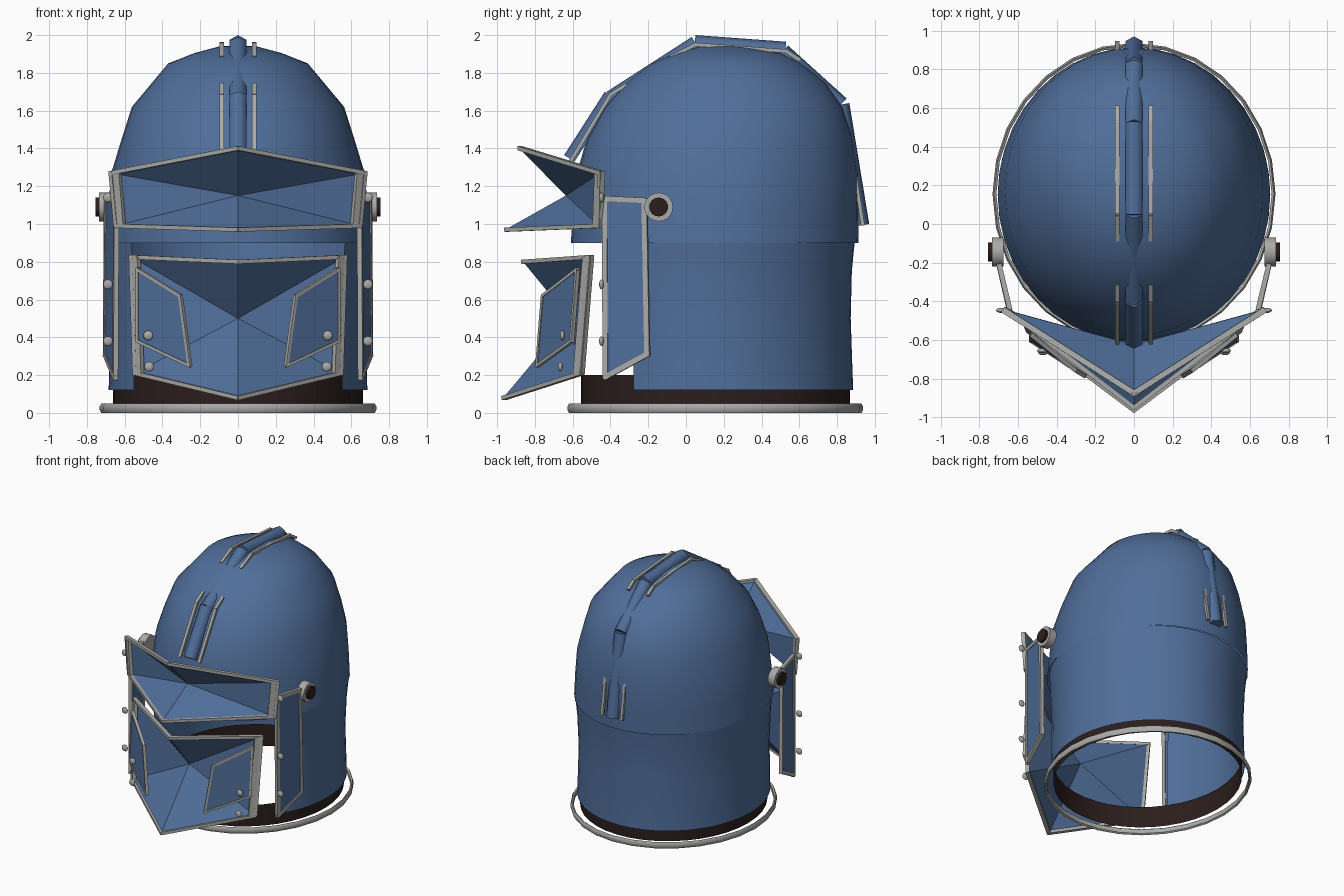
import bpy, bmesh, math
from mathutils import Vector

if "Cube" in bpy.data.objects:
    bpy.data.objects.remove(bpy.data.objects["Cube"])


def material(name, rgb):
    m = bpy.data.materials.new(name)
    m.diffuse_color = (*rgb, 1)
    m.use_nodes = True
    m.node_tree.nodes["Principled BSDF"].inputs["Base Color"].default_value = m.diffuse_color
    return m


BLUE = material("steel blue", (0.08, 0.155, 0.32))
GREY = material("light grey metal", (0.40, 0.40, 0.39))
DARK = material("dark brown leather", (0.024, 0.013, 0.012))


def make(name, verts, faces, mat, smooth=None, thick=0):
    bm = bmesh.new()
    vs = [bm.verts.new(v) for v in verts]
    for f in faces:
        bm.faces.new([vs[i] for i in f])
    bmesh.ops.recalc_face_normals(bm, faces=bm.faces)
    me = bpy.data.meshes.new(name)
    bm.to_mesh(me)
    bm.free()
    ob = bpy.data.objects.new(name, me)
    bpy.context.collection.objects.link(ob)
    me.materials.append(mat)
    if thick:
        s = ob.modifiers.new("thickness", 'SOLIDIFY')
        s.thickness, s.offset = thick, 0
    if smooth:
        finish(ob, smooth)
    return ob


def finish(ob, angle):
    bpy.ops.object.select_all(action='DESELECT')
    ob.select_set(True)
    bpy.context.view_layer.objects.active = ob
    bpy.ops.object.shade_smooth_by_angle(angle=math.radians(angle))


def shell(name, rows, mat, a0=0, a1=360, seg=40, angle=50):
    """Loft of ellipses given as (half width, front y, back y, z), optionally partial."""
    closed = a1 - a0 >= 360
    n = seg if closed else seg + 1
    verts, faces = [], []
    for rx, yf, yb, z in rows:
        for i in range(n):
            a = math.radians(a0 + (a1 - a0) * i / seg)
            verts.append((rx * math.cos(a), (yf + yb) / 2 + (yb - yf) / 2 * math.sin(a), z))
    for r in range(len(rows) - 1):
        for i in range(seg):
            j = (i + 1) % n
            faces.append((r * n + i, r * n + j, (r + 1) * n + j, (r + 1) * n + i))
    return make(name, verts, faces, mat, angle)


def frame(name, pts, normals, w, h, closed=True):
    """Square bars along each edge of an outline, lying flat to the given normals."""
    verts, faces = [], []
    count = len(pts) if closed else len(pts) - 1
    for i in range(count):
        a, b = Vector(pts[i]), Vector(pts[(i + 1) % len(pts)])
        d = (b - a).normalized()
        n = Vector(normals[i % len(normals)])
        n = (n - d * n.dot(d)).normalized()
        side = d.cross(n)
        k = len(verts)
        for p in (a - d * w * 0.4, b + d * w * 0.4):
            for u, v in ((-1, -1), (1, -1), (1, 1), (-1, 1)):
                verts.append(p + side * u * w / 2 + n * v * h / 2)
        faces += [(k + j, k + (j + 1) % 4, k + 4 + (j + 1) % 4, k + 4 + j) for j in range(4)]
        faces += [(k + 3, k + 2, k + 1, k), (k + 4, k + 5, k + 6, k + 7)]
    return make(name, verts, faces, GREY)


def mx(pts, s):
    return [(x * s, y, z) for x, y, z in pts]


def bolt(name, loc, r=0.026):
    bpy.ops.mesh.primitive_uv_sphere_add(segments=12, ring_count=8, radius=r, location=loc)
    ob = bpy.context.object
    ob.name = name
    ob.scale.y = 0.5
    ob.data.materials.append(GREY)
    finish(ob, 60)


def disc(name, x, r, depth, mat):
    bpy.ops.mesh.primitive_cylinder_add(vertices=20, radius=r, depth=depth,
                                        location=(x, -0.145, 1.09), rotation=(0, math.pi / 2, 0))
    ob = bpy.context.object
    ob.name = name
    ob.data.materials.append(mat)
    finish(ob, 40)


def face_fan(name, top, right_top, right_low, low, hub):
    """Creased mask plate: six triangles meeting at a recessed hub, with a trim rim."""
    left_top, left_low = mx([right_top], -1)[0], mx([right_low], -1)[0]
    rim = [top, right_top, right_low, low, left_low, left_top]
    make(name, rim + [hub], [(i, (i + 1) % 6, 6) for i in range(6)], BLUE, thick=0.012)
    out = [(0.6, -0.8, 0)] * 3 + [(-0.6, -0.8, 0)] * 3
    frame(name + "_trim", rim, out, 0.022, 0.03)


# Dome and wraparound lower shell, open at the face
shell("dome", [(0.705, -0.61, 0.912, 0.9), (0.69, -0.597, 0.914, 1.08), (0.668, -0.575, 0.91, 1.28),
               (0.616, -0.525, 0.885, 1.45), (0.562, -0.43, 0.83, 1.62), (0.453, -0.315, 0.738, 1.75),
               (0.37, -0.185, 0.61, 1.85), (0.23, -0.06, 0.50, 1.905), (0.1, 0.08, 0.33, 1.94),
               (0.002, 0.2, 0.204, 1.945)], BLUE)
shell("lower_shell", [(0.685, -0.575, 0.885, 0.12), (0.677, -0.57, 0.872, 0.5),
                      (0.69, -0.575, 0.878, 0.75), (0.704, -0.58, 0.893, 0.905)],
      BLUE, -36.5, 216.5)

# Neck collar and base ring
shell("neck_collar", [(0.662, -0.557, 0.867, z) for z in (0.03, 0.2)], DARK)
ring = [(0.02, 0.008), (0.008, 0), (0, 0.015), (0, 0.035), (0.008, 0.05), (0.02, 0.042), (0.02, 0.008)]
shell("base_ring", [(0.732 - d, -0.627 + d, 0.937 - d, z) for d, z in ring], GREY, seg=28)

# Brow visor and lower face plate
face_fan("brow_visor", (0, -0.875, 1.40), (0.668, -0.45, 1.27), (0.642, -0.455, 0.99),
         (0, -0.945, 0.97), (0, -0.63, 1.15))
face_fan("face_plate", (0, -0.855, 0.80), (0.56, -0.505, 0.825), (0.54, -0.555, 0.21),
         (0, -0.96, 0.08), (0, -0.61, 0.5))

for s, side in ((1, "right"), (-1, "left")):
    # Wide end bars of the visor and face plate
    for part, q in (("visor", [(0.678, -0.44, 1.275), (0.625, -0.475, 1.285),
                               (0.60, -0.485, 0.985), (0.652, -0.445, 0.985)]),
                    ("face_plate", [(0.57, -0.495, 0.835), (0.525, -0.54, 0.825),
                                    (0.505, -0.59, 0.205), (0.55, -0.545, 0.21)])):
        make(f"{part}_end_bar_{side}", mx(q, s), [(0, 1, 2, 3)], GREY, thick=0.026)
    # Raised trimmed panel on the face plate
    panel = mx([(0.53, -0.575, 0.76), (0.305, -0.755, 0.62),
                (0.255, -0.785, 0.25), (0.53, -0.605, 0.38)], s)
    make(f"face_panel_{side}", panel, [(0, 1, 2, 3)], BLUE, thick=0.012)
    frame(f"face_panel_trim_{side}", panel, [(s * 0.6, -0.8, 0)], 0.016, 0.022)
    for y, x, z in ((-0.655, 0.475, 0.41), (-0.665, 0.47, 0.245)):
        bolt(f"face_bolt_{side}", (s * x, y, z))
    # Cheek plate with frame and bolts
    cheek = mx([(0.645, -0.43, 1.135), (0.695, -0.22, 1.125),
                (0.70, -0.205, 0.31), (0.65, -0.425, 0.19)], s)
    make(f"cheek_plate_{side}", cheek, [(0, 1, 2, 3)], BLUE, thick=0.015)
    frame(f"cheek_frame_{side}", cheek, [(s, -0.23, 0)], 0.028, 0.026)
    for z in (1.14, 0.68, 0.38):
        bolt(f"cheek_bolt_{side}", (s * 0.688, -0.447, z))
    # Pivot: grey washer with dark core
    disc(f"pivot_washer_{side}", s * 0.705, 0.076, 0.06, GREY)
    disc(f"pivot_core_{side}", s * 0.72, 0.05, 0.07, DARK)
    # Rails beside the crest
    for n, path in (("front", [(-0.61, 1.335), (-0.40, 1.685), (-0.32, 1.735)]),
                    ("top", [(-0.08, 1.885), (0.05, 1.95), (0.53, 1.915), (0.6, 1.87)]),
                    ("back", [(0.865, 1.45), (0.935, 1.0)])):
        frame(f"{n}_rail_{side}", [(s * 0.086, y, z) for y, z in path], [(s, 0, 0)],
              0.02, 0.022, False)

# Crest: straight ridged bars stepping over the dome
crest = [((-0.645, 1.365), (-0.43, 1.70)), ((-0.42, 1.70), (0.03, 1.99)),
         ((0.05, 2.0), (0.53, 1.965)), ((0.54, 1.945), (0.85, 1.665)),
         ((0.865, 1.64), (0.97, 1.0))]
section = [(0, 0), (0.045, 0.025), (0.045, 0.065), (-0.045, 0.065), (-0.045, 0.025)]
for k, (a, b) in enumerate(crest):
    a, b = Vector(a), Vector(b)
    d = (b - a).normalized()
    inward = Vector((d.y, -d.x))
    verts = []
    for p in (a, b):
        for x, h in section:
            q = p + inward * h
            verts.append((x, q.x, q.y))
    faces = [(i, (i + 1) % 5, (i + 1) % 5 + 5, i + 5) for i in range(5)]
    make(f"crest_bar_{k + 1}", verts, faces + [(0, 1, 2, 3, 4), (9, 8, 7, 6, 5)], BLUE, 65)
